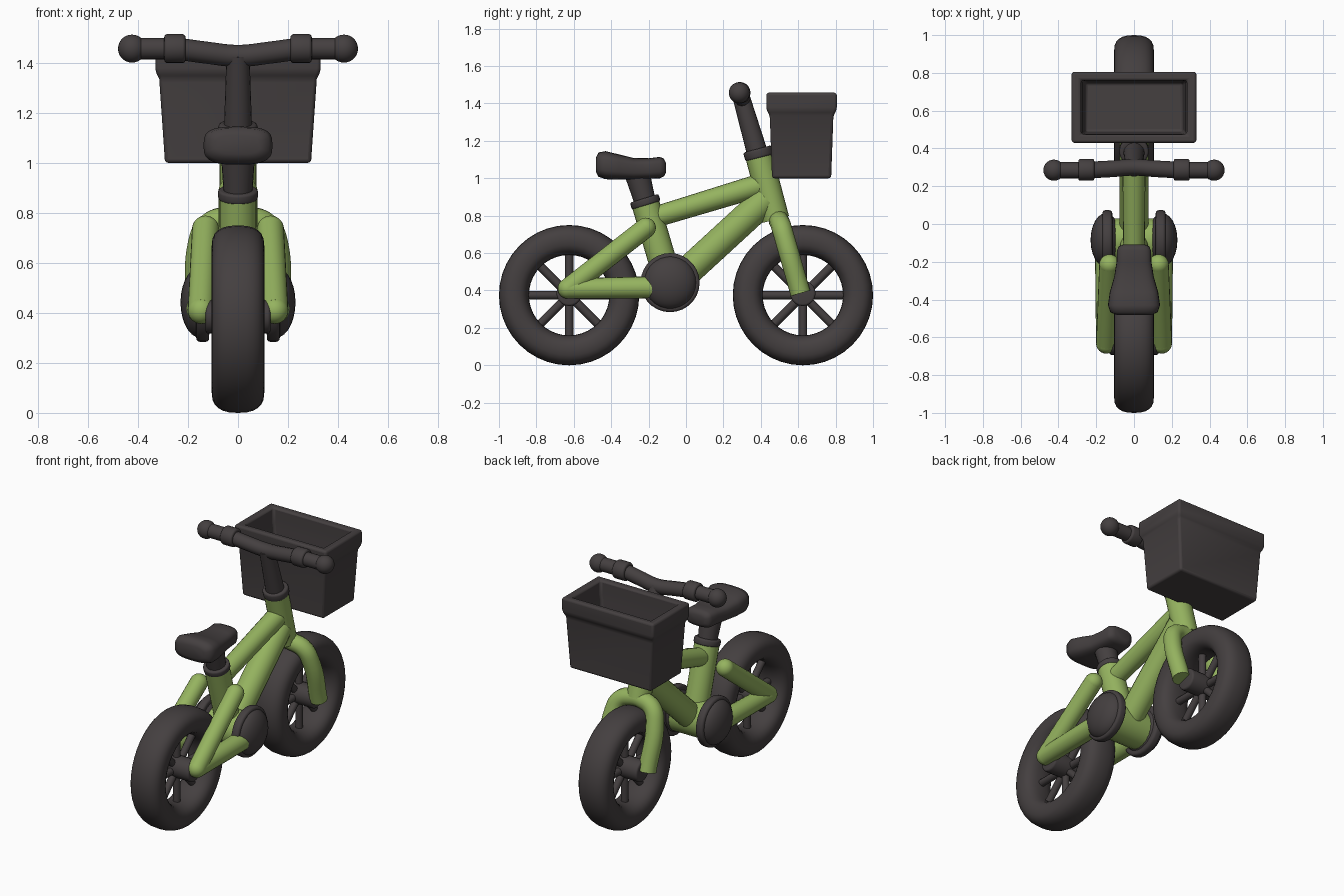
import bpy, bmesh, math
from mathutils import Vector, Matrix

cube = bpy.data.objects.get("Cube")
if cube:
    bpy.data.objects.remove(cube)


def material(name, rgb):
    m = bpy.data.materials.new(name)
    m.use_nodes = True
    m.diffuse_color = (*rgb, 1)
    m.node_tree.nodes["Principled BSDF"].inputs["Base Color"].default_value = (*rgb, 1)
    return m


GREEN = material("leaf green paint", (0.30, 0.45, 0.115))
DARK = material("charcoal rubber", (0.058, 0.050, 0.051))


def finish(obj, name, mat, angle=40):
    obj.name = name
    obj.data.materials.clear()
    obj.data.materials.append(mat)
    bpy.ops.object.select_all(action='DESELECT')
    obj.select_set(True)
    bpy.context.view_layer.objects.active = obj
    bpy.ops.object.shade_smooth_by_angle(angle=math.radians(angle))
    return obj


def from_bmesh(bm, name, mat, angle=40):
    bmesh.ops.recalc_face_normals(bm, faces=bm.faces)
    mesh = bpy.data.meshes.new(name)
    bm.to_mesh(mesh)
    bm.free()
    obj = bpy.data.objects.new(name, mesh)
    bpy.context.collection.objects.link(obj)
    return finish(obj, name, mat, angle)


def tube(name, a, b, r, mat, r2=None, bevel=0.0, sides=20):
    """Straight tube from a to b, optionally tapered or edge-rounded."""
    a, b = Vector(a), Vector(b)
    bm = bmesh.new()
    turn = (b - a).to_track_quat('Z', 'Y').to_matrix().to_4x4()
    bmesh.ops.create_cone(bm, cap_ends=True, segments=sides, radius1=r,
                          radius2=r if r2 is None else r2, depth=(b - a).length,
                          matrix=Matrix.Translation((a + b) / 2) @ turn)
    if bevel:
        caps = [f for f in bm.faces if len(f.verts) > 4]
        edges = list({e for f in caps for e in f.edges})
        bmesh.ops.bevel(bm, geom=edges, offset=bevel, segments=3, profile=0.5, affect='EDGES')
    return from_bmesh(bm, name, mat)


def ball(name, centre, size, mat):
    bm = bmesh.new()
    bmesh.ops.create_uvsphere(bm, u_segments=24, v_segments=14, radius=1,
                              matrix=Matrix.Translation(centre) @ Matrix.Diagonal((*size, 1)))
    return from_bmesh(bm, name, mat)


def bent_tube(name, points, r, mat):
    """Smooth tube through a few points."""
    curve = bpy.data.curves.new(name, 'CURVE')
    curve.dimensions = '3D'
    curve.bevel_depth, curve.bevel_resolution = r, 4
    curve.use_fill_caps = True
    curve.resolution_u = 8
    s = curve.splines.new('BEZIER')
    s.bezier_points.add(len(points) - 1)
    for bp, p in zip(s.bezier_points, points):
        bp.co = p
        bp.handle_left_type = bp.handle_right_type = 'AUTO'
    obj = bpy.data.objects.new(name, curve)
    bpy.context.collection.objects.link(obj)
    bpy.ops.object.select_all(action='DESELECT')
    obj.select_set(True)
    bpy.context.view_layer.objects.active = obj
    bpy.ops.object.convert(target='MESH')
    return finish(bpy.context.object, name, mat)


def loft(name, rings, mat, angle=40):
    """Skin a stack of point rings and cap both ends."""
    bm = bmesh.new()
    loops = [[bm.verts.new(p) for p in ring] for ring in rings]
    for lo, hi in zip(loops, loops[1:]):
        for i in range(len(lo)):
            j = (i + 1) % len(lo)
            bm.faces.new((lo[i], lo[j], hi[j], hi[i]))
    bm.faces.new(loops[0])
    bm.faces.new(loops[-1])
    return from_bmesh(bm, name, mat, angle)


def squircle(n, power):
    for i in range(n):
        t = 2 * math.pi * i / n
        c, s = math.cos(t), math.sin(t)
        yield (math.copysign(abs(c) ** (2 / power), c), math.copysign(abs(s) ** (2 / power), s))


# Wheels: fat tyre, hub and eight spokes
def wheel(label, y):
    centre = Vector((0, y, 0.375))
    bm = bmesh.new()
    verts = [bm.verts.new((0.105 * u, y, 0.375 + 0.295 + 0.08 * v)) for u, v in squircle(24, 2.5)]
    edges = [bm.edges.new((verts[i - 1], verts[i])) for i in range(len(verts))]
    bmesh.ops.spin(bm, geom=verts + edges, cent=centre, axis=(1, 0, 0),
                   angle=2 * math.pi, steps=40, use_merge=True)
    bmesh.ops.remove_doubles(bm, verts=bm.verts, dist=0.0005)
    from_bmesh(bm, label + "_tyre", DARK)
    tube(label + "_hub", (-0.13, y, 0.385), (0.13, y, 0.385), 0.068, DARK, bevel=0.012)
    for k in range(8):
        t = k * math.pi / 4
        tip = centre + 0.25 * Vector((0, math.cos(t), math.sin(t)))
        tube(f"{label}_spoke_{k + 1}", centre, tip, 0.023, DARK, sides=10)


wheel("rear_wheel", -0.625)
wheel("front_wheel", 0.625)

# Main frame
tube("seat_tube", (0, -0.08, 0.40), (0, -0.218, 0.87), 0.075, GREEN)
tube("top_tube", (0, -0.19, 0.785), (0, 0.42, 0.97), 0.056, GREEN, r2=0.062)
tube("down_tube", (0, -0.06, 0.44), (0, 0.43, 0.89), 0.078, GREEN)
tube("head_tube", (0, 0.48, 0.78), (0, 0.39, 1.12), 0.073, GREEN)
tube("bottom_bracket", (-0.125, -0.085, 0.435), (0.125, -0.085, 0.435), 0.115, GREEN)

# Rear stays and pedal discs on both sides
for side, s in (("left", 1), ("right", -1)):
    top, axle, crank = (0.13 * s, -0.215, 0.735), (0.147 * s, -0.632, 0.41), (0.147 * s, -0.1, 0.418)
    tube(side + "_seat_stay", top, axle, 0.054, GREEN)
    tube(side + "_chain_stay", axle, crank, 0.054, GREEN, r2=0.06)
    ball(side + "_seat_stay_end", top, (0.054,) * 3, GREEN)
    ball(side + "_rear_dropout", axle, (0.054,) * 3, GREEN)
    tube(side + "_crank_plate", (0.115 * s, -0.085, 0.442), (0.167 * s, -0.085, 0.442),
         0.158, DARK, bevel=0.015, sides=28)
    ball(side + "_crank_dome", (0.15 * s, -0.085, 0.442), (0.08, 0.142, 0.142), DARK)

# Front fork arching over the wheel
leg = [(0.15, 0.612, 0.385), (0.148, 0.53, 0.67), (0.115, 0.508, 0.745), (0.05, 0.497, 0.772)]
bent_tube("front_fork", leg + [(-x, y, z) for x, y, z in reversed(leg)], 0.054, GREEN)

# Saddle and its post
tube("seat_collar", (0, -0.212, 0.855), (0, -0.224, 0.893), 0.08, DARK, bevel=0.01)
tube("seat_post", (0, -0.215, 0.86), (0, -0.262, 1.03), 0.056, DARK, r2=0.068)
# each section: y, half width, bottom, top
sections = [(-0.482, 0.09, 1.035, 1.11), (-0.468, 0.125, 1.008, 1.138), (-0.43, 0.138, 0.995, 1.145),
            (-0.36, 0.128, 0.993, 1.128), (-0.28, 0.105, 0.993, 1.108), (-0.2, 0.092, 0.997, 1.107),
            (-0.14, 0.09, 1.0, 1.114), (-0.118, 0.08, 1.01, 1.105), (-0.108, 0.055, 1.03, 1.085)]
loft("saddle", [[(w * u, y, (lo + hi) / 2 + (hi - lo) / 2 * v) for u, v in squircle(28, 3.2)]
                for y, w, lo, hi in sections], DARK, 60)

# Stem and handlebar
tube("headset_collar", (0, 0.394, 1.108), (0, 0.381, 1.157), 0.078, DARK, bevel=0.012)
tube("stem", (0, 0.38, 1.14), (0, 0.295, 1.435), 0.056, DARK, r2=0.046)
bent_tube("handlebar", [(-0.25, 0.285, 1.458), (-0.12, 0.292, 1.44), (0, 0.3, 1.428),
                        (0.12, 0.292, 1.44), (0.25, 0.285, 1.458)], 0.044, DARK)
for side, s in (("left", 1), ("right", -1)):
    tube(side + "_grip_collar", (0.21 * s, 0.287, 1.457), (0.295 * s, 0.287, 1.457), 0.058, DARK, bevel=0.012)
    tube(side + "_grip", (0.24 * s, 0.285, 1.457), (0.42 * s, 0.285, 1.457), 0.043, DARK)
    ball(side + "_grip_end", (0.424 * s, 0.285, 1.457), (0.056,) * 3, DARK)

# Open basket with a thick rolled rim: half width, half depth, height
walls = [(0.292, 0.158, 1.0), (0.315, 0.17, 1.335), (0.33, 0.188, 1.365), (0.33, 0.188, 1.458),
         (0.28, 0.143, 1.458), (0.28, 0.143, 1.365), (0.272, 0.141, 1.335), (0.258, 0.13, 1.04)]
corners = ((-1, -1), (1, -1), (1, 1), (-1, 1))
basket = loft("basket", [[(w * u, 0.618 + d * v, z) for u, v in corners] for w, d, z in walls], DARK)
bevel = basket.modifiers.new("rounded_edges", 'BEVEL')
bevel.width, bevel.segments = 0.014, 3
bevel.angle_limit = math.radians(25)
